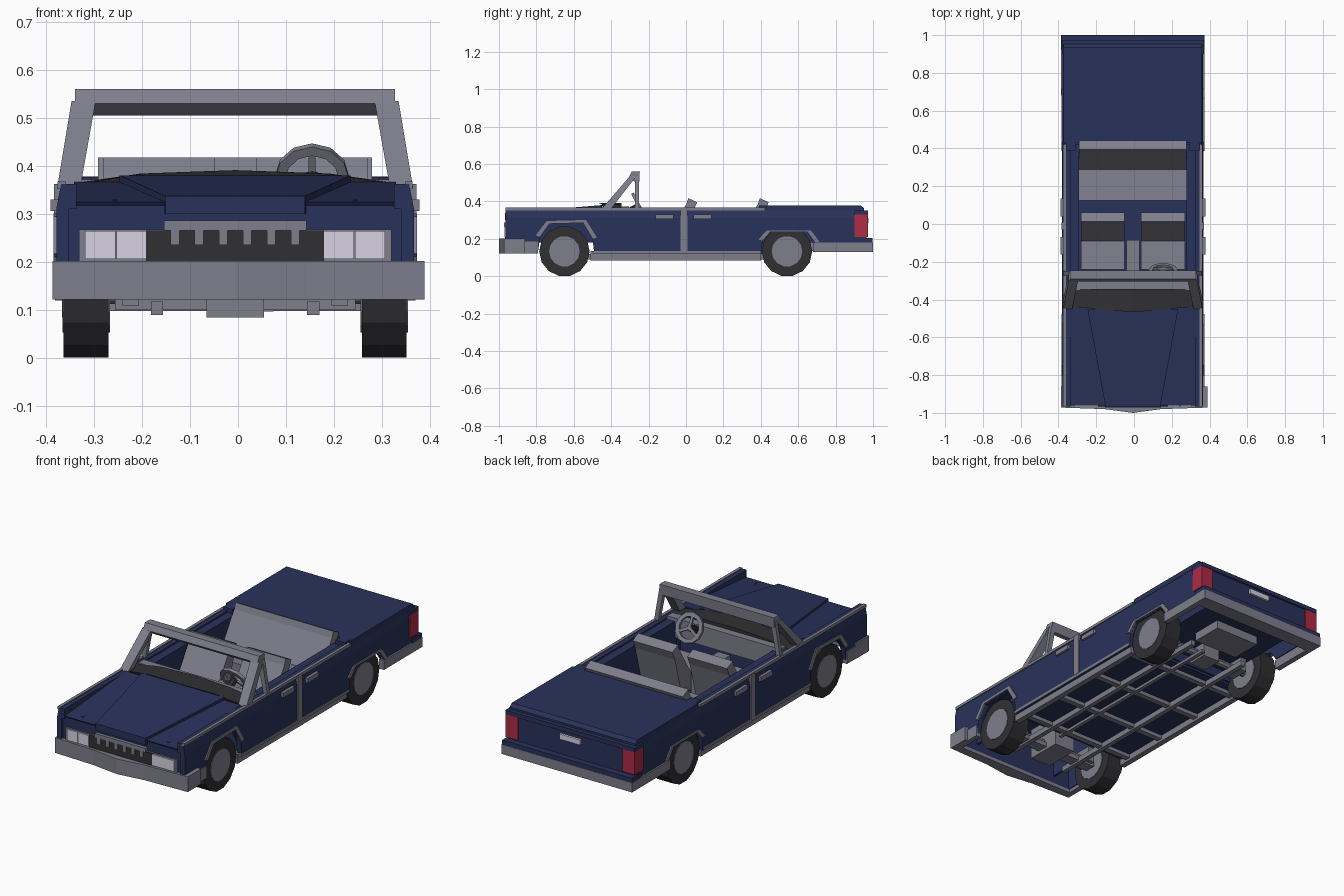
import bpy, bmesh, math
from mathutils import Matrix, Vector

old = bpy.data.objects.get("Cube")
if old:
    bpy.data.objects.remove(old, do_unlink=True)

CX = -0.006  # the body sits slightly off centre


def material(name, rgb):
    m = bpy.data.materials.new(name)
    m.use_nodes = True
    m.diffuse_color = (*rgb, 1)
    m.node_tree.nodes["Principled BSDF"].inputs["Base Color"].default_value = (*rgb, 1)
    return m


blue = material("navy paint", (0.022, 0.032, 0.104))
grey = material("satin grey", (0.21, 0.21, 0.265))
dark = material("dark rubber", (0.03, 0.029, 0.034))
lamp = material("lamp glass", (0.68, 0.65, 0.76))
red = material("tail red", (0.42, 0.025, 0.06))


def finish(name, bm, mat, mirror=False):
    if mirror:
        geo = bm.verts[:] + bm.edges[:] + bm.faces[:]
        copy = bmesh.ops.duplicate(bm, geom=geo)["geom"]
        for v in copy:
            if isinstance(v, bmesh.types.BMVert):
                v.co.x *= -1
    bmesh.ops.translate(bm, verts=bm.verts, vec=(CX, 0, 0))
    bmesh.ops.recalc_face_normals(bm, faces=bm.faces)
    me = bpy.data.meshes.new(name)
    bm.to_mesh(me)
    bm.free()
    me.materials.append(mat)
    ob = bpy.data.objects.new(name, me)
    bpy.context.collection.objects.link(ob)


def loft(name, ring_a, ring_b, mat, mirror=False):
    """Solid between two rings with equal point counts."""
    bm = bmesh.new()
    a = [bm.verts.new(p) for p in ring_a]
    b = [bm.verts.new(p) for p in ring_b]
    bm.faces.new(a)
    bm.faces.new(b[::-1])
    for i in range(len(a)):
        j = (i + 1) % len(a)
        bm.faces.new((a[i], a[j], b[j], b[i]))
    finish(name, bm, mat, mirror)


def extrude(name, pts, axis, lo, hi, mat, mirror=False):
    """Extrude a flat outline; pts hold the two remaining axes in order."""
    def ring(t):
        out = []
        for p in pts:
            c = list(p)
            c.insert("xyz".index(axis), t)
            out.append(c)
        return out
    loft(name, ring(lo), ring(hi), mat, mirror)


def box(name, x, y, z, mat, mirror=False):
    outline = [(x[0], y[0]), (x[1], y[0]), (x[1], y[1]), (x[0], y[1])]
    extrude(name, outline, "z", z[0], z[1], mat, mirror)


def wide(name, half, y, z, mat):
    box(name, (-half, half), y, z, mat)


def rod(bm, centre, radius, length, sides):
    m = Matrix.Translation(centre) @ Matrix.Rotation(math.pi / 2, 4, "Y")
    bmesh.ops.create_cone(bm, cap_ends=True, segments=sides, radius1=radius,
                          radius2=radius, depth=length, matrix=m)


# Body sides with wheel openings
front_arch = [(-.79, .14), (-.78, .21), (-.73, .28), (-.55, .285), (-.5, .2), (-.49, .12)]
rear_arch = [(.4, .12), (.41, .19), (.45, .235), (.65, .235), (.69, .18)]
outline = [(-.965, .31), (-.965, .14)] + front_arch + rear_arch + [(.96, .18), (.96, .31)]
extrude("side_panel", outline, "x", .345, .372, blue, True)
upper = [(.33, .31), (.372, .31), (.362, .362), (.33, .362)]
extrude("upper_side", upper, "y", -.965, .945, blue, True)
box("belt_trim", (.353, .369), (-.965, .42), (.352, .367), grey, True)
box("rocker_trim", (.33, .36), (-.51, .4), (.085, .135), grey, True)
box("sill_trim", (.345, .375), (-.5, .4), (.12, .135), grey, True)
box("door_pillar", (.345, .377), (-.03, .008), (.135, .362), grey, True)
for label, y in (("front", -.115), ("rear", .088)):
    box(label + "_door_handle", (.365, .384), (y - .047, y + .047), (.306, .33), grey, True)

# Wheel arch trims, slim on top and broad at the ends
for label, arch, cy in (("front", front_arch[1:5], -.64), ("rear", rear_arch[1:], .55)):
    outer = [(cy + (y - cy) * 1.17, .13 + (z - .13) * 1.1) for y, z in arch]
    extrude(label + "_arch_trim", outer + arch[::-1], "x", .36, .378, grey, True)

# Hood, fenders and front panel
extrude("hood", [(-.962, .325), (-.45, .366), (-.45, .345), (-.94, .3)], "x", -.335, .335, blue)


def strip(half, y, z0, z1):
    return [(-half, y, z0), (half, y, z0), (half, y, z1), (-half, y, z1)]


loft("hood_bulge", strip(.145, -.968, .3, .337), strip(.24, -.45, .345, .38), blue)
wide("front_panel", .36, (-.955, -.93), (.14, .325), blue)
wide("grille_surround", .325, (-.962, -.94), (.2, .268), grey)
wide("grille_header", .148, (-.972, -.94), (.266, .286), grey)
wide("grille", .16, (-.967, -.94), (.2, .266), dark)
for i in range(6):
    x = -.125 + i * .05
    box("grille_bar", (x - .009, x + .009), (-.971, -.95), (.235, .266), grey)
box("lamp_bezel", (.16, .185), (-.967, -.94), (.2, .266), dark, True)
box("headlight", (.185, .247), (-.97, -.94), (.206, .264), lamp, True)
box("outer_headlight", (.249, .312), (-.97, -.94), (.206, .264), lamp, True)

# Bumpers
nose = [(-.38, -.86), (-.38, -.972), (-.15, -.98), (0, -1), (.15, -.98), (.394, -.972),
        (.394, -.86), (.35, -.86), (.35, -.93), (-.35, -.93), (-.35, -.86)]
extrude("front_bumper", nose, "z", .122, .202, grey)
box("front_bumper_return", (.35, .378), (-.87, -.79), (.122, .185), grey, True)
wide("rear_bumper", .38, (.92, 1), (.13, .18), grey)
box("rear_bumper_return", (.35, .38), (.68, .93), (.13, .18), grey, True)

# Tail
wide("rear_lip", .378, (.92, .998), (.18, .203), blue)
extrude("tail_panel", [(.93, .2), (.965, .2), (.965, .33), (.93, .33)], "x", -.368, .368, blue)
wide("tail_ledge", .376, (.9, .974), (.33, .352), blue)
box("tail_light", (.305, .376), (.9, .972), (.21, .33), red, True)
wide("plate", .06, (.955, .977), (.285, .312), lamp)
extrude("rear_deck", [(.43, .35), (.43, .377), (.935, .378), (.952, .362), (.952, .35)],
        "x", -.366, .366, blue)
box("deck_shoulder", (.3, .355), (.39, .44), (.355, .377), blue, True)

# Cabin tub
wide("floor", .35, (-.5, .42), (.118, .13), blue)
box("inner_wall", (.285, .345), (-.32, .43), (.13, .354), blue, True)
wide("firewall", .345, (-.46, -.44), (.12, .36), blue)
wide("rear_bulkhead", .34, (.42, .43), (.13, .365), blue)
wide("trunk_floor", .25, (.42, .94), (.18, .19), blue)
box("rear_wheel_well", (.245, .255), (.4, .94), (.18, .36), blue, True)
box("front_wheel_well", (.245, .255), (-.93, -.45), (.18, .33), blue, True)

# Cowl and dashboard
cowl = [(-.355, .34), (.355, .34), (.355, .362), (.2, .384), (0, .391), (-.2, .384), (-.355, .362)]


def cowl_ring(bow, shrink, base):
    return [(x * shrink, base - bow * (1 - abs(x) / .355), z) for x, z in cowl]


loft("cowl", cowl_ring(.03, .93, -.437), cowl_ring(0, .98, -.345), dark)
wide("dashboard", .33, (-.35, -.305), (.27, .372), grey)


# Windshield frame
def flat(x0, x1, y0, y1, z):
    return [(x0, y0, z), (x1, y0, z), (x1, y1, z), (x0, y1, z)]


loft("windshield_pillar", flat(.322, .37, -.455, -.405, .355), flat(.29, .34, -.3, -.265, .535), grey, True)
loft("vent_post", flat(.345, .368, -.272, -.25, .355), flat(.31, .337, -.272, -.25, .535), grey, True)
header = [(-.305, .53), (-.29, .56), (-.247, .56), (-.25, .505), (-.275, .505)]
extrude("windshield_header", header, "x", -.333, .333, grey)


# Seats
def seat(name, x, front, back, knee, mirror=False):
    cushion = [(front, .14), (front, .25), (knee, .235), (knee, .14)]
    rest = [(knee - .04, .17), (knee - .03, .24), (back - .058, .385), (back - .047, .417),
            (back, .395), (back - .02, .35), (knee + .05, .17)]
    extrude(name + "_cushion", cushion, "x", *x, grey, mirror)
    extrude(name + "_back", rest, "x", *x, grey, mirror)


seat("front_seat", (.043, .275), -.24, .06, -.06, True)
seat("rear_seat", (-.285, .285), .125, .442, .32)
box("console", (-.035, .035), (-.31, -.085), (.13, .26), grey)

# Steering wheel
tilt = Matrix.Translation((.16, -.25, .375)) @ Matrix.Rotation(math.radians(-62), 4, "X")
bm = bmesh.new()
n = 12
loops = []
for i in range(n):
    a = 2 * math.pi * i / n
    loops.append([bm.verts.new(tilt @ Vector((r * math.cos(a), r * math.sin(a), h)))
                  for r, h in ((.077, -.008), (.077, .008), (.056, .008), (.056, -.008))])
for i in range(n):
    p, q = loops[i], loops[(i + 1) % n]
    for k in range(4):
        m = (k + 1) % 4
        bm.faces.new((p[k], p[m], q[m], q[k]))
for a in (0, 120, 240):
    spin = tilt @ Matrix.Rotation(math.radians(a - 90), 4, "Z")
    bmesh.ops.create_cube(bm, size=1, matrix=spin @ Matrix.Translation((.03, 0, 0))
                          @ Matrix.Diagonal((.062, .014, .01, 1)))
finish("steering_wheel", bm, grey)
bm = bmesh.new()
bmesh.ops.create_cone(bm, cap_ends=True, segments=8, radius1=.018, radius2=.018, depth=.1,
                      matrix=tilt @ Matrix.Translation((0, 0, -.05)))
finish("steering_column", bm, dark)

# Wheels, hubs and axles
for label, y in (("front", -.65), ("rear", .54)):
    bm = bmesh.new()
    rod(bm, (.31, y, .133), .135, .093, 14)
    finish(label + "_tyre", bm, dark, True)
    bm = bmesh.new()
    rod(bm, (.31, y, .133), .082, .099, 14)
    finish(label + "_hub", bm, grey, True)
    bm = bmesh.new()
    rod(bm, (0, y, .133), .02, .54, 8)
    finish(label + "_axle", bm, grey)
    box(label + "_spring_mount", (.2, .235), (y - .05, y + .05), (.11, .19), grey, True)
wide("differential", .05, (.49, .6), (.095, .17), grey)
wide("engine_sump", .06, (-.74, -.55), (.085, .25), grey)
wide("front_crossmember", .25, (-.68, -.62), (.1, .125), grey)

# Chassis frame
box("frame_rail", (.15, .175), (-.75, .65), (.09, .118), grey, True)
for y in (-.45, -.2, .08, .36):
    wide("cross_member", .34, (y - .015, y + .015), (.098, .12), grey)
box("exhaust_pipe", (.06, .08), (-.5, .62), (.097, .112), grey)
wide("fuel_tank", .13, (.63, .8), (.135, .182), grey)
